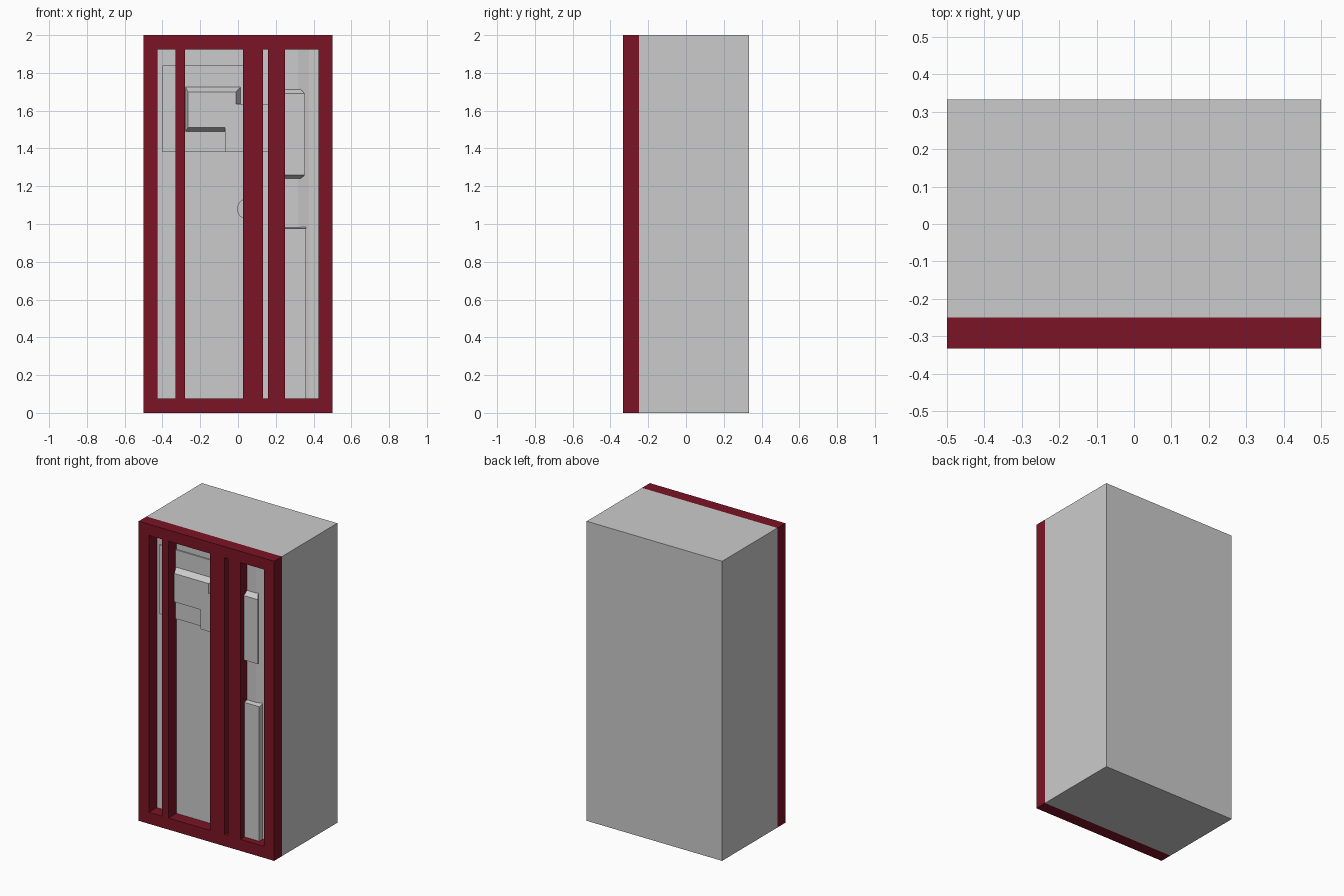
import bpy, bmesh, math

if "Cube" in bpy.data.objects:
    bpy.data.objects.remove(bpy.data.objects["Cube"])

BASE = -0.25      # front plane of the grey cabinet
FRONT = -0.333    # front plane of the red frame

red = bpy.data.materials.new("dark_red")
red.diffuse_color = (0.2, 0.007, 0.018, 1)
red.use_nodes = True
red.node_tree.nodes["Principled BSDF"].inputs["Base Color"].default_value = red.diffuse_color


def finish(name, bm, mat=None):
    bmesh.ops.recalc_face_normals(bm, faces=bm.faces)
    me = bpy.data.meshes.new(name)
    bm.to_mesh(me)
    bm.free()
    ob = bpy.data.objects.new(name, me)
    bpy.context.collection.objects.link(ob)
    if mat:
        me.materials.append(mat)
    return ob


def relief(name, front, y_front, back=None, y_back=BASE):
    """Loft an (x, z) outline from y_front back to y_back."""
    back = back or front
    bm = bmesh.new()
    a = [bm.verts.new((x, y_front, z)) for x, z in front]
    b = [bm.verts.new((x, y_back, z)) for x, z in back]
    bm.faces.new(a)
    bm.faces.new(b)
    for i in range(len(a)):
        j = (i + 1) % len(a)
        bm.faces.new((a[i], a[j], b[j], b[i]))
    return finish(name, bm)


def rect(x0, x1, z0, z1):
    return [(x0, z0), (x1, z0), (x1, z1), (x0, z1)]


# Grey cabinet body
relief("cabinet_body", rect(-0.5, 0.5, 0, 2), BASE, y_back=0.333)

# Red front frame with three uprights: grid cells minus the openings
xs = [-0.5, -0.425, -0.33, -0.28, 0.027, 0.132, 0.16, 0.25, 0.425, 0.5]
zs = [0, 0.077, 1.925, 2]
bm = bmesh.new()
grid = [[bm.verts.new((x, FRONT, z)) for z in zs] for x in xs]
for i in range(len(xs) - 1):
    for k in range(3):
        if k == 1 and i % 2 == 1:
            continue
        bm.faces.new((grid[i][k], grid[i + 1][k], grid[i + 1][k + 1], grid[i][k + 1]))
ext = bmesh.ops.extrude_face_region(bm, geom=bm.faces[:], use_keep_orig=True)
for v in ext["geom"]:
    if isinstance(v, bmesh.types.BMVert):
        v.co.y = BASE
finish("front_frame", bm, red)

# Shallow upper panel, stepped on the right
relief("upper_panel",
       [(-0.4, 1.38), (0.2, 1.38), (0.2, 1.635), (0.08, 1.635), (0.08, 1.84), (-0.4, 1.84)],
       -0.258)

# Raised stepped block on the panel with sloped edges
relief("upper_block",
       [(-0.265, 1.51), (-0.07, 1.51), (-0.07, 1.38), (0.2, 1.38), (0.2, 1.635),
        (-0.01, 1.635), (-0.01, 1.70), (-0.265, 1.70)], -0.295,
       [(-0.28, 1.485), (-0.07, 1.485), (-0.07, 1.38), (0.2, 1.38), (0.2, 1.635),
        (0.018, 1.635), (0.018, 1.73), (-0.28, 1.73)])

# Round knob behind the centre upright
relief("round_knob",
       [(0.05 + 0.055 * math.cos(t * math.pi / 12), 1.08 + 0.055 * math.sin(t * math.pi / 12))
        for t in range(24)], -0.28)

# Right column with sloped side, bulge and lower section
relief("right_column", rect(0.2, 0.318, 0.077, 1.925), -0.262,
       rect(0.2, 0.375, 0.077, 1.925))
relief("column_bulge", rect(0.2, 0.355, 1.26, 1.69), -0.295,
       rect(0.2, 0.325, 1.235, 1.72))
relief("column_lower", rect(0.2, 0.36, 0.077, 0.975), -0.29,
       rect(0.2, 0.36, 0.077, 0.985))
